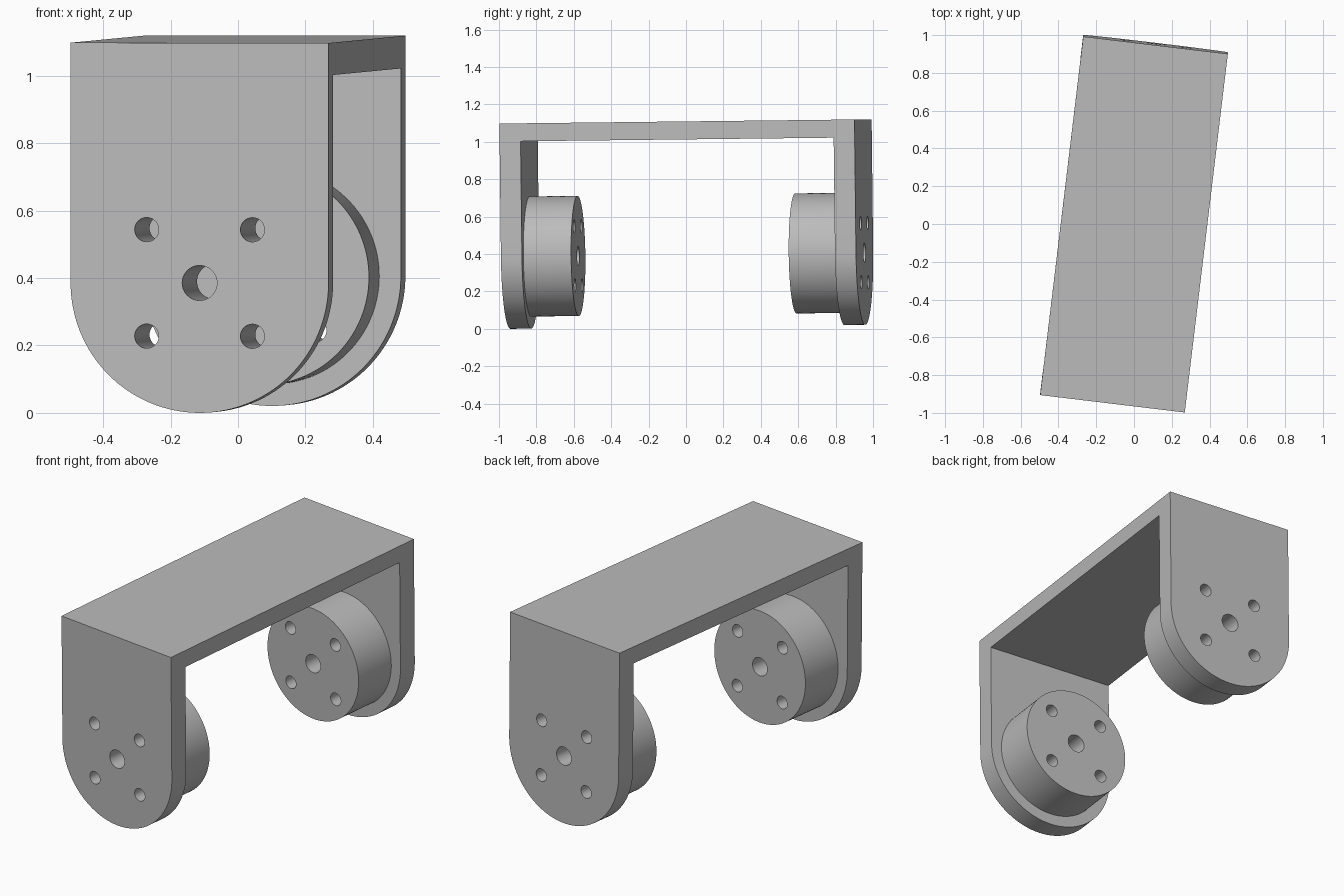
import bpy, bmesh, math
from mathutils import Matrix, Vector

if "Cube" in bpy.data.objects:
    bpy.data.objects.remove(bpy.data.objects["Cube"], do_unlink=True)

LENGTH, WIDTH, HEIGHT = 1.912, 0.771, 1.098
WALL, ROOF = 0.113, 0.096
AXIS_Z = WIDTH / 2              # height of the hub axis and leg rounding
HUB_R, HUB_LEN = 0.321, 0.257
BOLT = 0.158                    # bolt hole offset from the axis
PLACE = (Matrix.Translation((0, 0.01, 0.011))
         @ Matrix.Rotation(math.radians(0.66), 4, 'X')
         @ Matrix.Rotation(math.radians(-6.85), 4, 'Z'))

grey = bpy.data.materials.new("light_grey")
grey.use_nodes = True
grey.diffuse_color = (0.5, 0.5, 0.5, 1)
grey.node_tree.nodes["Principled BSDF"].inputs["Base Color"].default_value = (0.5, 0.5, 0.5, 1)


def prism(name, points, direction):
    """Extrude a closed outline along a direction."""
    bm = bmesh.new()
    face = bm.faces.new([bm.verts.new(p) for p in points])
    new = bmesh.ops.extrude_face_region(bm, geom=[face])["geom"]
    bmesh.ops.translate(bm, vec=Vector(direction),
                        verts=[v for v in new if isinstance(v, bmesh.types.BMVert)])
    bmesh.ops.recalc_face_normals(bm, faces=bm.faces)
    mesh = bpy.data.meshes.new(name)
    bm.to_mesh(mesh)
    bm.free()
    mesh.materials.append(grey)
    obj = bpy.data.objects.new(name, mesh)
    bpy.context.collection.objects.link(obj)
    return obj


def arc(x, y, z, radius, start, end, steps):
    """Points on an arc in the xz plane."""
    angles = [math.radians(start + (end - start) * i / steps) for i in range(steps + 1)]
    return [(x + radius * math.cos(a), y, z + radius * math.sin(a)) for a in angles]


def rod(name, x, z, radius, y0, y1, sides):
    return prism(name, arc(x, y0, z, radius, 0, 360, sides)[:-1], (0, y1 - y0, 0))


def cut(obj, cutter, operation):
    mod = obj.modifiers.new(operation.title(), 'BOOLEAN')
    mod.operation, mod.solver, mod.object = operation, 'EXACT', cutter
    bpy.ops.object.select_all(action='DESELECT')
    bpy.context.view_layer.objects.active = obj
    obj.select_set(True)
    bpy.ops.object.modifier_apply(modifier=mod.name)


# Bracket: U section across the full width, legs rounded by an arch outline
h, i = LENGTH / 2, LENGTH / 2 - WALL
section = [(-h, 0), (-h, HEIGHT), (h, HEIGHT), (h, 0),
           (i, 0), (i, HEIGHT - ROOF), (-i, HEIGHT - ROOF), (-i, 0)]
bracket = prism("bracket", [(-WIDTH / 2, y, z) for y, z in section], (WIDTH, 0, 0))
outline = arc(0, -2, AXIS_Z, WIDTH / 2, 180, 360, 64)
outline += [(WIDTH / 2, -2, 2), (-WIDTH / 2, -2, 2)]
arch = prism("arch_cutter", outline, (0, 4, 0))
cut(bracket, arch, 'INTERSECT')

# Hubs: round bosses on the inner face of each leg
hubs = [rod("front_hub", 0, AXIS_Z, HUB_R, -i, -i + HUB_LEN, 128),
        rod("back_hub", 0, AXIS_Z, HUB_R, i - HUB_LEN, i, 128)]

# Axle hole and four bolt holes, drilled through everything
drills = [rod("axle_drill", 0, AXIS_Z, 0.052, -2, 2, 40)]
drills += [rod("bolt_drill", sx * BOLT, AXIS_Z + sz * BOLT, 0.036, -2, 2, 32)
           for sx in (-1, 1) for sz in (-1, 1)]
for part in [bracket] + hubs:
    for drill in drills:
        cut(part, drill, 'DIFFERENCE')

for cutter in drills + [arch]:
    bpy.data.objects.remove(cutter, do_unlink=True)

# Shading and final slightly turned placement
for part in [bracket] + hubs:
    part.matrix_world = PLACE
    bpy.ops.object.select_all(action='DESELECT')
    bpy.context.view_layer.objects.active = part
    part.select_set(True)
    bpy.ops.object.shade_smooth_by_angle(angle=math.radians(30))
